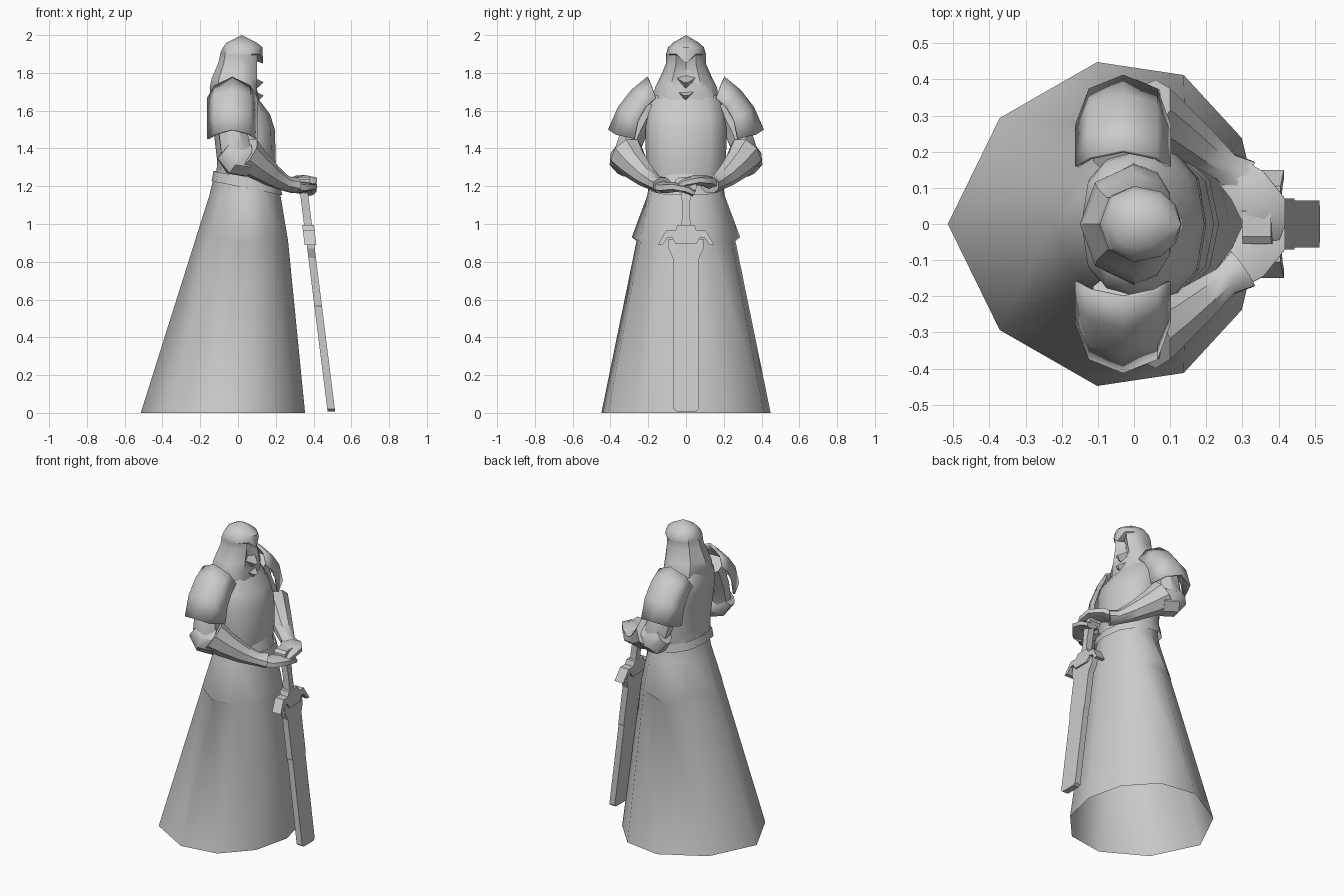
import bpy, bmesh, math
from mathutils import Vector

cube = bpy.data.objects.get("Cube")
if cube:
    bpy.data.objects.remove(cube)

stone = bpy.data.materials.new("stone_grey")
stone.use_nodes = True
stone.diffuse_color = (0.6, 0.6, 0.6, 1)
stone.node_tree.nodes["Principled BSDF"].inputs["Base Color"].default_value = (0.6, 0.6, 0.6, 1)


def finish(name, bm, angle=40, thickness=0):
    bmesh.ops.remove_doubles(bm, verts=bm.verts, dist=0.0005)
    bmesh.ops.recalc_face_normals(bm, faces=bm.faces)
    mesh = bpy.data.meshes.new(name)
    bm.to_mesh(mesh)
    bm.free()
    obj = bpy.data.objects.new(name, mesh)
    bpy.context.collection.objects.link(obj)
    mesh.materials.append(stone)
    if thickness:
        shell = obj.modifiers.new("shell", 'SOLIDIFY')
        shell.thickness = thickness
        shell.offset = -1
    bpy.ops.object.select_all(action='DESELECT')
    obj.select_set(True)
    bpy.context.view_layer.objects.active = obj
    bpy.ops.object.shade_smooth_by_angle(angle=math.radians(angle))
    return obj


def loft(name, rings, closed=True, caps=True, angle=40, thickness=0):
    """Skin a list of equally long point rows."""
    bm = bmesh.new()
    rows = [[bm.verts.new(p) for p in ring] for ring in rings]
    n = len(rows[0])
    for a, b in zip(rows, rows[1:]):
        for i in range(n if closed else n - 1):
            j = (i + 1) % n
            bm.faces.new((a[i], a[j], b[j], b[i]))
    if caps:
        bm.faces.new(rows[0])
        bm.faces.new(rows[-1])
    return finish(name, bm, angle, thickness)


def mirror_ring(half):
    """Half outline from back to front, completed across y = 0."""
    return half + [(x, -y, z) for x, y, z in half[-2:0:-1]]


def tube(name, stations, up=(0, 0, 1), sides=8, caps=True, thickness=0):
    """Stations are (centre, width, height); sections face along the path."""
    pts = [Vector(s[0]) for s in stations]
    rings = []
    for i, (_, w, h) in enumerate(stations):
        d = (pts[min(i + 1, len(pts) - 1)] - pts[max(i - 1, 0)]).normalized()
        side = d.cross(Vector(up)).normalized()
        top = side.cross(d)
        ts = [math.tau * (k + 0.5) / sides for k in range(sides)]
        rings.append([pts[i] + side * w * math.cos(t) + top * h * math.sin(t) for t in ts])
    return loft(name, rings, caps=caps, thickness=thickness)


# Long skirt: faceted outline, flared to an open hem
outline = [(-1, 0), (-.67, .655), (-.05, 1), (.5, .92), (.87, .53), (1, 0)]


def skirt_ring(z, back, front, width, hip=0):
    c, r = (back + front) / 2, (front - back) / 2
    return mirror_ring([(c + r * x, y * width + (hip if i == 2 else 0), z)
                        for i, (x, y) in enumerate(outline)])


loft("skirt", [skirt_ring(0, -.515, .355, .448), skirt_ring(.91, -.228, .265, .262),
               skirt_ring(.93, -.222, .262, .262, .025), skirt_ring(1.15, -.152, .225, .205),
               skirt_ring(1.22, -.135, .21, .195), skirt_ring(1.28, -.125, .19, .19)],
     caps=False, angle=50)


# Breastplate and back
def oval_ring(z, back, front, width, tilt=0):
    c, r = (back + front) / 2, (front - back) / 2
    half = []
    for k in range(7):
        t = math.pi * k / 6
        x = c - r * math.cos(t)
        half.append((x, width * math.sin(t) ** .75 if 0 < k < 6 else 0, z - tilt * (x - c)))
    return mirror_ring(half)


loft("torso", [oval_ring(1.24, -.115, .19, .195, .15), oval_ring(1.33, -.11, .2, .212),
               oval_ring(1.5, -.13, .195, .215), oval_ring(1.58, -.145, .17, .21),
               oval_ring(1.66, -.145, .11, .19), oval_ring(1.72, -.13, .08, .13)], angle=50)
loft("belt", [oval_ring(1.19, -.14, .235, .205, .2), oval_ring(1.245, -.13, .22, .2, .2)],
     caps=False, angle=50)


# Hood with jutting brow, recessed face and pointed collar
def hood_ring(z, back, width, cheek, front, drop=0):
    return mirror_ring([(back, 0, z), (back * .72, width * .7, z), (0, width, z),
                        (cheek * .65, width * .85, z), (cheek, width * .5, z),
                        (front, 0, z - drop)])


loft("hood", [hood_ring(1.65, -.14, .17, .1, .11), hood_ring(1.72, -.15, .165, .1, .1),
              hood_ring(1.77, -.14, .14, .1, .07), hood_ring(1.85, -.105, .105, .1, .06),
              hood_ring(1.895, -.095, .105, .105, .075, .025),
              hood_ring(1.9, -.095, .105, .115, .132, .05),
              hood_ring(1.935, -.08, .095, .11, .13),
              hood_ring(1.96, -.06, .068, .08, .1),
              [(0.02, 0, 2)] * 10], caps=False, angle=38)
for z, reach in ((1.75, .135), (1.68, .135)):
    loft("collar_point", [[(.06, -.075, z + .04), (.06, .075, z + .04), (.06, 0, z - .06)],
                          [(reach, -.012, z), (reach, .012, z), (reach - .02, 0, z - .02)]])

# Arms, built once per side
for s, side in ((1, "left"), (-1, "right")):
    # Curved shoulder plate: columns run from the neck edge to the outer rim
    edge = [(.16, 1.67), (.215, 1.62), (.255, 1.55), (.275, 1.45)]
    mid = [(.185, 1.735), (.265, 1.685), (.335, 1.6), (.375, 1.475)]
    ridge = [(.205, 1.78), (.29, 1.71), (.36, 1.62), (.413, 1.5)]
    columns = [(-.163, edge), (-.125, mid), (-.03, ridge), (.065, mid), (.102, edge)]
    loft(side + "_shoulder_plate", [[(x, s * y, z) for y, z in col] for x, col in columns],
         closed=False, caps=False, angle=50, thickness=.012)
    tube(side + "_upper_arm", [((-.03, s * .2, 1.64), .08, .09), ((-.03, s * .27, 1.5), .075, .08),
                               ((-.01, s * .315, 1.38), .07, .085),
                               ((.0, s * .31, 1.29), .055, .065)], up=(1, 0, 0))
    tube(side + "_elbow_guard", [((-.075, s * .33, 1.39), .05, .06), ((-.02, s * .325, 1.345), .085, .09),
                                 ((.05, s * .3, 1.335), .08, .09)])
    tube(side + "_gauntlet", [((.035, s * .315, 1.37), .092, .102), ((.1, s * .275, 1.315), .075, .082),
                              ((.18, s * .215, 1.255), .06, .06),
                              ((.25, s * .16, 1.215), .045, .042),
                              ((.3, s * .125, 1.205), .062, .045)], thickness=.008)
    # Hands folded over the pommel, the left one uppermost
    lift = .018 * s
    tube(side + "_hand", [((.26, s * .15, 1.205), .05, .032), ((.315, s * .105, 1.21 + lift), .068, .03),
                          ((.355, s * .045, 1.215 + lift), .078, .026),
                          ((.365, -s * .01, 1.2 + lift), .06, .024),
                          ((.365, -s * .045, 1.18 + lift), .04, .018)], sides=6)


# Sword, leaning away from the body towards the point
def plate(name, outline_yz, depth):
    half = outline_yz + [(-y, z) for y, z in reversed(outline_yz)]
    rows = [[(.495 - .125 * z + d, y, z) for y, z in half] for d in (-depth / 2, depth / 2)]
    return loft(name, rows, angle=20)


plate("sword_blade", [(.05, .008), (.065, .02), (.065, .56), (.07, .57), (.07, .82),
                      (.092, .87), (.092, .92)], .04)
plate("sword_guard", [(.055, .895), (.075, .93), (.1, .925), (.125, .888), (.15, .888),
                      (.105, .965), (.055, .965), (.045, .995)], .062)
plate("sword_grip", [(.024, .98), (.02, 1.08), (.026, 1.19)], .042)
plate("sword_pommel", [(.035, 1.165), (.055, 1.19), (.055, 1.235), (.035, 1.25)], .08)
